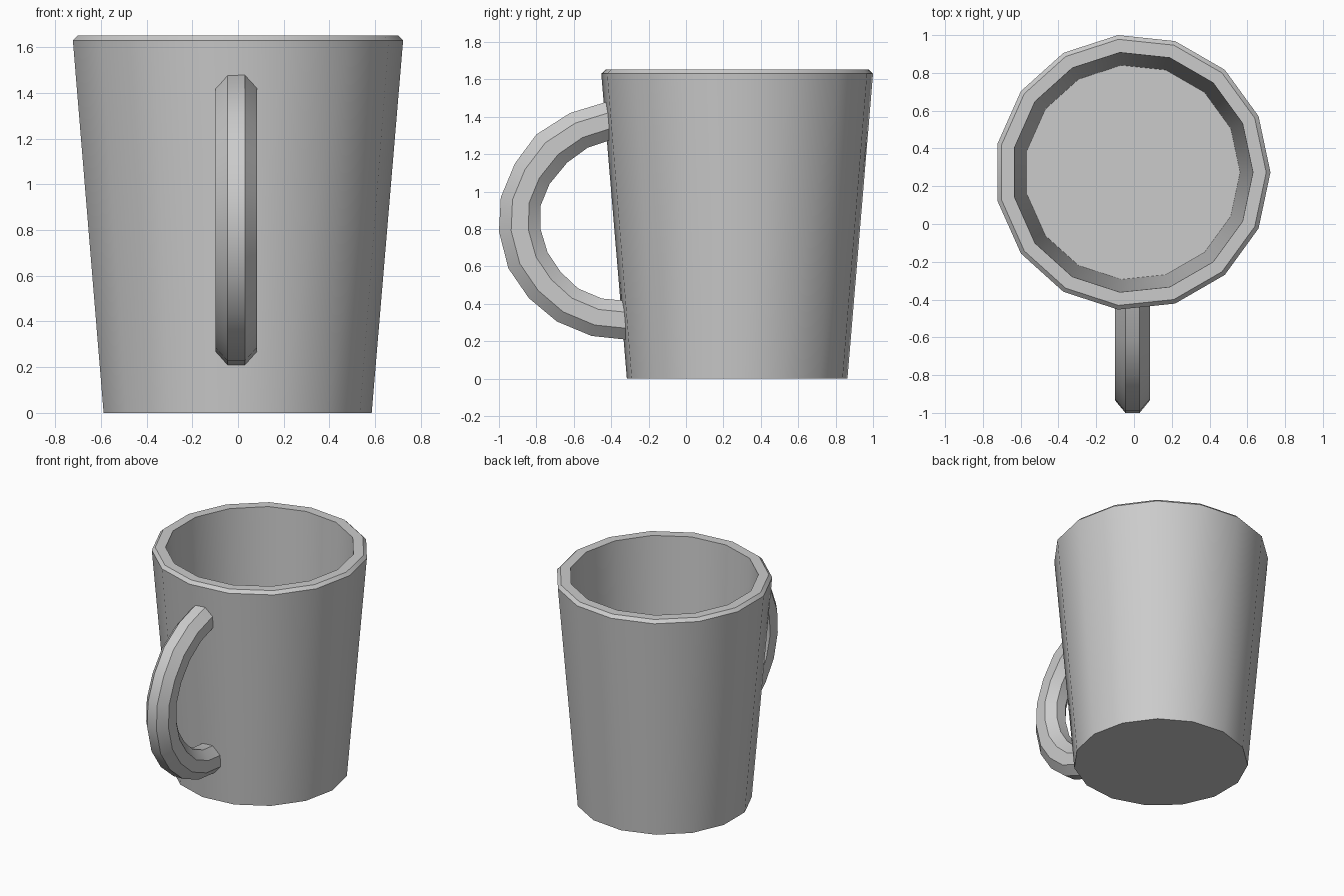
import bpy
import math

if "Cube" in bpy.data.objects:
    bpy.data.objects.remove(bpy.data.objects["Cube"])

CX, CY = -0.008, 0.2735   # axis of the cup


def skin(name, rings):
    """Join equal rings of points into a capped, smooth-shaded tube."""
    n = len(rings[0])
    verts = [p for ring in rings for p in ring]
    faces = [(k * n + i, k * n + (i + 1) % n, (k + 1) * n + (i + 1) % n, (k + 1) * n + i)
             for k in range(len(rings) - 1) for i in range(n)]
    faces.append(tuple(reversed(range(n))))
    faces.append(tuple(range(len(verts) - n, len(verts))))
    mesh = bpy.data.meshes.new(name)
    mesh.from_pydata(verts, [], faces)
    obj = bpy.data.objects.new(name, mesh)
    bpy.context.collection.objects.link(obj)
    bpy.ops.object.select_all(action='DESELECT')
    obj.select_set(True)
    bpy.context.view_layer.objects.active = obj
    bpy.ops.object.mode_set(mode='EDIT')
    bpy.ops.mesh.select_all(action='SELECT')
    bpy.ops.mesh.normals_make_consistent(inside=False)
    bpy.ops.object.mode_set(mode='OBJECT')
    bpy.ops.object.shade_smooth_by_angle(angle=math.radians(30))
    return obj


# Cup: 15-sided tapered profile, up the outside, over the rim, down to the floor
profile = [(0.593, 0.0), (0.7305, 1.63), (0.708, 1.652), (0.638, 1.652), (0.57, 0.07)]
cup_rings = []
for r, z in profile:
    angles = [math.tau * i / 15 for i in range(15)]
    cup_rings.append([(CX + r * math.cos(a), CY + r * math.sin(a), z) for a in angles])
skin("cup_body", cup_rings)

# Handle: octagonal sections spanning matching outer and inner (y, z) points
outer = [(-0.39, 1.49), (-0.62, 1.42), (-0.80, 1.305), (-0.915, 1.15), (-0.99, 0.97),
         (-1.0, 0.787), (-0.95, 0.59), (-0.84, 0.43), (-0.69, 0.305), (-0.505, 0.228),
         (-0.315, 0.208)]
inner = [(-0.39, 1.28), (-0.525, 1.235), (-0.635, 1.155), (-0.73, 1.04), (-0.777, 0.925),
         (-0.777, 0.797), (-0.74, 0.674), (-0.67, 0.57), (-0.577, 0.482), (-0.45, 0.428),
         (-0.315, 0.415)]
handle_rings = []
for (oy, oz), (iy, iz) in zip(outer, inner):
    ring = []
    for i in range(8):
        a = math.tau * (i + 0.5) / 8
        s = math.cos(a) / math.cos(math.pi / 8)   # -1 inner flat, +1 outer flat
        w = math.sin(a) / math.cos(math.pi / 8)
        ring.append((CX + 0.0915 * w,
                     (oy + iy) / 2 + s * (oy - iy) / 2,
                     (oz + iz) / 2 + s * (oz - iz) / 2))
    handle_rings.append(ring)
skin("handle", handle_rings)
